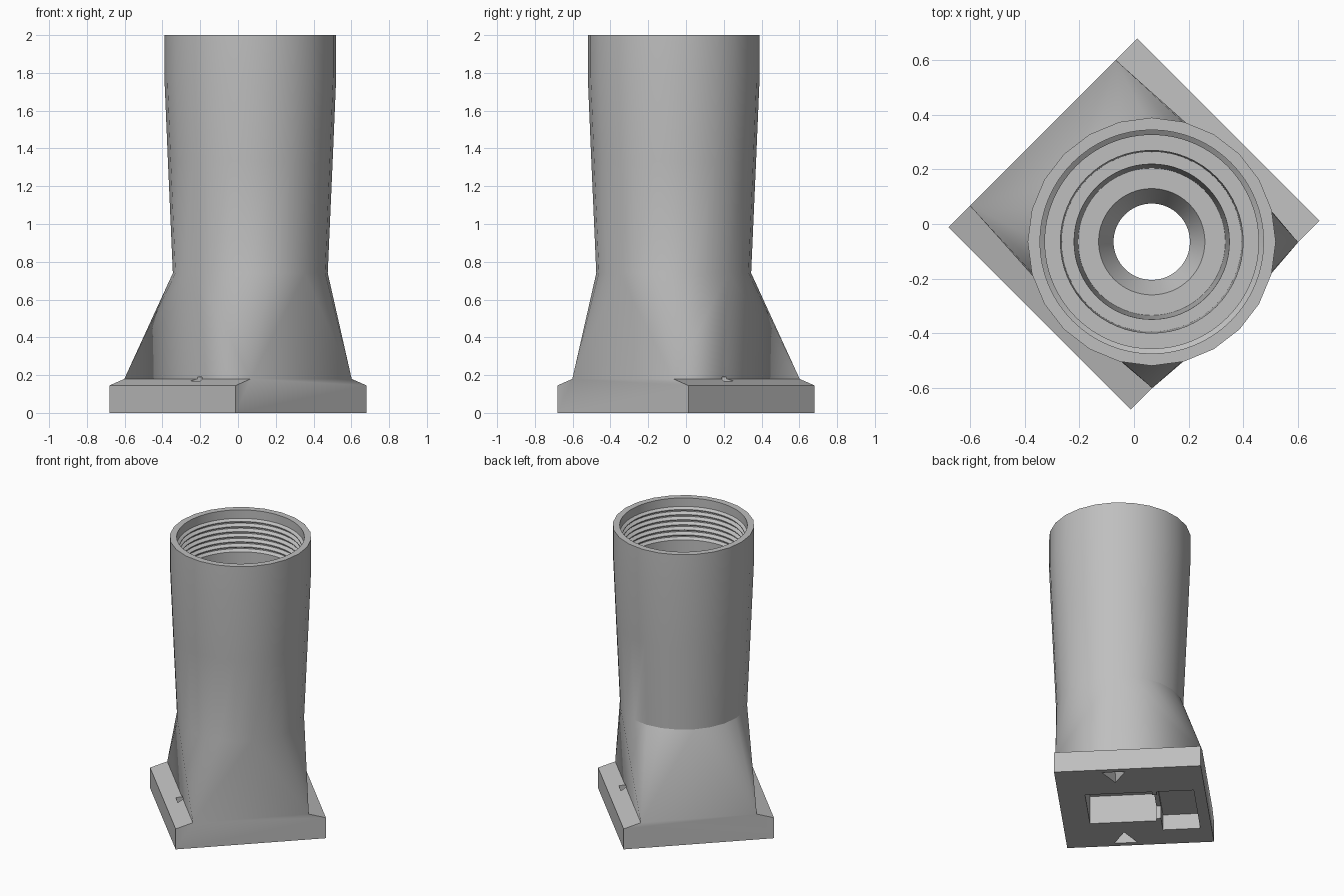
import bpy, bmesh
from math import sin, cos, pi, radians

cube = bpy.data.objects.get("Cube")
if cube:
    bpy.data.objects.remove(cube)

grey = bpy.data.materials.new("plain_grey")
grey.use_nodes = True
grey.diffuse_color = (0.52, 0.52, 0.52, 1)
grey.node_tree.nodes["Principled BSDF"].inputs["Base Color"].default_value = grey.diffuse_color

HU, HV = 0.49, 0.473      # half sizes of the base
SHELF = 0.378             # half width of the body on the base
OFFSET = -0.092           # tube axis, off the base centre


def make_object(name, bm):
    bmesh.ops.recalc_face_normals(bm, faces=bm.faces)
    mesh = bpy.data.meshes.new(name)
    bm.to_mesh(mesh)
    bm.free()
    mesh.materials.append(grey)
    obj = bpy.data.objects.new(name, mesh)
    bpy.context.collection.objects.link(obj)
    return obj


def ring(bm, r, z, n):
    return [bm.verts.new((r * cos(2 * pi * i / n), OFFSET + r * sin(2 * pi * i / n), z))
            for i in range(n)]


def bridge(bm, a, b):
    n = len(a)
    for i in range(n):
        j = (i + 1) % n
        bm.faces.new((a[i], a[j], b[j], b[i]))


def lathe(name, profile, n):
    bm = bmesh.new()
    rings = [ring(bm, r, z, n) for r, z in profile]
    for a, b in zip(rings, rings[1:]):
        bridge(bm, a, b)
    bm.faces.new(rings[0])
    bm.faces.new(rings[-1])
    return make_object(name, bm)


def prism(name, bottom, top, z0, z1):
    bm = bmesh.new()
    a = [bm.verts.new((x, y, z0)) for x, y in bottom]
    b = [bm.verts.new((x, y, z1)) for x, y in top]
    bridge(bm, a, b)
    bm.faces.new(a)
    bm.faces.new(b)
    return make_object(name, bm)


def box(name, x0, x1, y0, y1, z1):
    pts = [(x0, y0), (x1, y0), (x1, y1), (x0, y1)]
    return prism(name, pts, pts, -0.1, z1)


# Base with two sloping ledges, blending from a rectangle into a round tube
bm = bmesh.new()
section = [(HU, 0), (HU, 0.145), (SHELF, 0.18), (-SHELF, 0.18), (-HU, 0.145), (-HU, 0)]
front = [bm.verts.new((x, -HV, z)) for x, z in section]
back = [bm.verts.new((x, HV, z)) for x, z in section]
bm.faces.new(front)
bm.faces.new(back)
for i in (0, 1, 3, 4, 5):
    j = (i + 1) % 6
    bm.faces.new((front[i], front[j], back[j], back[i]))

SIDES = 24
rings = [ring(bm, r, z, SIDES) for r, z in ((0.41, 0.74), (0.436, 1.33), (0.455, 1.78), (0.455, 2))]
corners = [back[2], back[3], front[3], front[2]]
quarter = SIDES // 4
for k, corner in enumerate(corners):
    for i in range(k * quarter, (k + 1) * quarter):
        bm.faces.new((corner, rings[0][i], rings[0][(i + 1) % SIDES]))
    apex = rings[0][(k + 1) * quarter % SIDES]
    bm.faces.new((corner, apex, corners[(k + 1) % 4]))
for a, b in zip(rings, rings[1:]):
    bridge(bm, a, b)
bm.faces.new(rings[-1])
body = make_object("threaded_tube_body", bm)

# Bore with thread ridges, a shelf and a stepped funnel
profile = [(0.41, 2.1), (0.41, 1.94)]
TURNS, PITCH = 6, 0.036
for i in range(TURNS):
    z = 1.935 - i * PITCH
    profile += [(0.392, z - 0.008), (0.392, z - 0.014), (0.412, z - 0.024), (0.412, z - 0.03)]
profile += [(0.395, 1.71), (0.392, 1.33), (0.335, 1.33), (0.33, 0.75), (0.285, 0.75),
            (0.27, 0.4), (0.195, 0.4), (0.14, 0.3), (0.14, -0.1)]
cutters = [lathe("bore_cutter", profile, 64)]

# Openings under the base
cutters.append(box("main_pocket_cutter", -0.19, 0.18, -0.3, 0.13, 0.2))
cutters.append(box("side_pocket_cutter", -0.31, 0.18, 0.16, 0.4, 0.11))
cutters.append(box("passage_cutter", -0.16, 0.14, 0.1, 0.2, 0.09))

# Tapered triangular notches through the ledges
for s in (1, -1):
    low = [(s * 0.455, OFFSET - 0.075), (s * 0.455, OFFSET + 0.075), (s * 0.32, OFFSET)]
    high = [(s * 0.41, OFFSET - 0.035), (s * 0.41, OFFSET + 0.035), (s * 0.35, OFFSET)]
    cutters.append(prism("notch_cutter", low, high, -0.001, 0.19))

bpy.ops.object.select_all(action='DESELECT')
bpy.context.view_layer.objects.active = body
body.select_set(True)
for cutter in cutters:
    cutter.hide_render = True
    mod = body.modifiers.new("cut", 'BOOLEAN')
    mod.operation = 'DIFFERENCE'
    mod.solver = 'EXACT'
    mod.object = cutter
    bpy.ops.object.modifier_apply(modifier=mod.name)
    bpy.data.objects.remove(cutter)

body.rotation_euler.z = radians(45)
bpy.ops.object.shade_smooth_by_angle(angle=radians(20))
